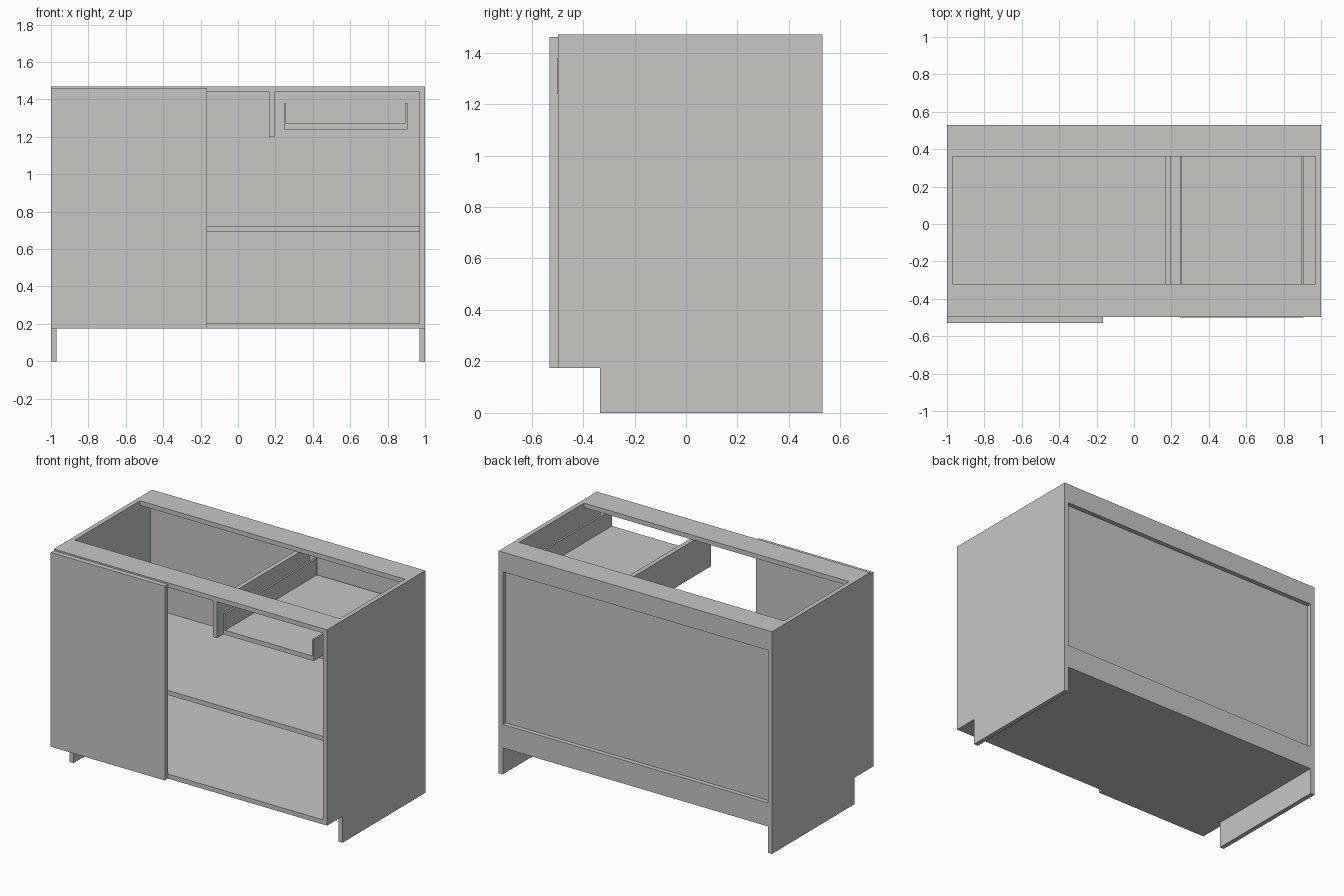
import bpy, bmesh

if "Cube" in bpy.data.objects:
    bpy.data.objects.remove(bpy.data.objects["Cube"])

grey = bpy.data.materials.new("light grey")
grey.diffuse_color = (0.58, 0.57, 0.55, 1)
grey.use_nodes = True
grey.node_tree.nodes["Principled BSDF"].inputs["Base Color"].default_value = grey.diffuse_color


def finish(name, bm):
    bmesh.ops.recalc_face_normals(bm, faces=bm.faces)
    mesh = bpy.data.meshes.new(name)
    bm.to_mesh(mesh)
    bm.free()
    mesh.materials.append(grey)
    ob = bpy.data.objects.new(name, mesh)
    bpy.context.collection.objects.link(ob)
    return ob


def box(name, x, y, z):
    bm = bmesh.new()
    bmesh.ops.create_cube(bm, size=1)
    for v in bm.verts:
        v.co = [lo + (c + 0.5) * (hi - lo) for c, (lo, hi) in zip(v.co, (x, y, z))]
    return finish(name, bm)


def extrude_x(name, profile, x0, x1):
    bm = bmesh.new()
    face = bm.faces.new([bm.verts.new((x0, y, z)) for y, z in profile])
    res = bmesh.ops.extrude_face_region(bm, geom=[face])
    verts = [g for g in res["geom"] if isinstance(g, bmesh.types.BMVert)]
    bmesh.ops.translate(bm, verts=verts, vec=(x1 - x0, 0, 0))
    return finish(name, bm)


T = 0.03                      # board thickness
F, B, H = -0.497, 0.53, 1.47  # carcass front, back and height
FLOOR = 0.175
INNER = (-1 + T, 1 - T)

# Side panels with toe-kick notch
side = [(-0.335, 0), (B, 0), (B, H), (F, H), (F, FLOOR), (-0.335, FLOOR)]
extrude_x("left_side", side, -1, -1 + T)
extrude_x("right_side", side, 1 - T, 1)

# Floor, shelf and top rails
box("floor", INNER, (F, B), (FLOOR, FLOOR + T))
box("shelf", INNER, (-0.43, B - 2 * T), (0.69, 0.72))
box("front_top_rail", INNER, (F, -0.32), (H - T, H))
box("back_top_rail", INNER, (0.36, B), (H - T, H))

# Recessed back panel between two back rails
box("back_panel", INNER, (B - 2 * T, B - T), (FLOOR + T, H - T))
box("back_upper_rail", INNER, (B - T, B), (1.34, H - T))
box("back_lower_rail", INNER, (B - T, B), (FLOOR + T, 0.33))

# Drawer divider and open drawer tray
box("drawer_divider", (0.165, 0.195), (F, B - 2 * T), (1.2, H - T))
tray = (F - 0.004, B - 2 * T - 0.01)
box("tray_bottom", (0.257, 0.893), tray, (1.24, 1.27))
box("tray_left_side", (0.245, 0.257), tray, (1.24, 1.38))
box("tray_right_side", (0.893, 0.905), tray, (1.24, 1.38))

# Door on the left half of the front
box("door", (-1, -0.165), (-0.53, F), (FLOOR, 1.46))
